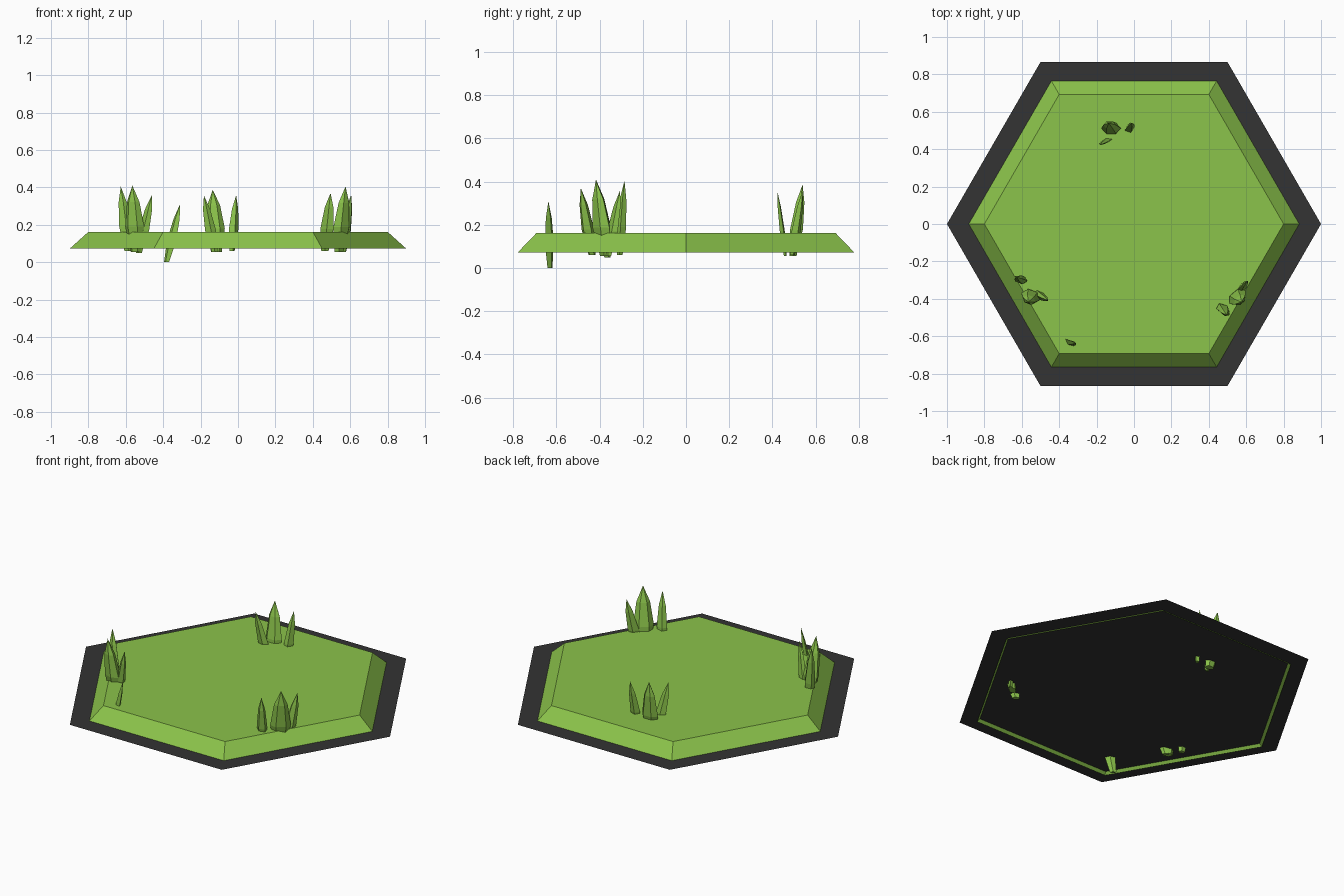
import bpy
from math import cos, sin, pi, radians
from mathutils import Vector

if "Cube" in bpy.data.objects:
    bpy.data.objects.remove(bpy.data.objects["Cube"])


def material(name, color):
    mat = bpy.data.materials.new(name)
    mat.diffuse_color = color
    mat.use_nodes = True
    mat.node_tree.nodes["Principled BSDF"].inputs["Base Color"].default_value = mat.diffuse_color
    return mat


GREEN = material("grass_green", (0.258, 0.546, 0.069, 1))
DARK = material("dark_border", (0.033, 0.033, 0.033, 1))


def add_object(name, verts, faces, mat):
    mesh = bpy.data.meshes.new(name)
    mesh.from_pydata(verts, [], faces)
    mesh.materials.append(mat)
    obj = bpy.data.objects.new(name, mesh)
    bpy.context.collection.objects.link(obj)
    return obj


def hexagon(radius, z):
    return [(radius * cos(i * pi / 3), radius * sin(i * pi / 3), z) for i in range(6)]


def side_quads(n, start=0):
    return [(start + i, start + (i + 1) % n, start + n + (i + 1) % n, start + n + i)
            for i in range(n)]


# Flat dark border sheet
add_object("border_plate", hexagon(1.0, 0.087), [tuple(range(6))], DARK)

# Bevelled grass slab, open underneath
add_object("grass_slab", hexagon(0.9, 0.072) + hexagon(0.8, 0.162),
           side_quads(6) + [tuple(range(6, 12))], GREEN)


# Faceted grass blade: narrow foot, wide belly, pointed tip
def blade(name, base, tip, half_w, half_t, angle, sides=6):
    base, tip, a = Vector(base), Vector(tip), radians(angle)
    profile = ((0, 0.55), (0.38, 1.0), (0.75, 0.66))
    verts = []
    for t, s in profile:
        c = base.lerp(tip, t)
        for i in range(sides):
            u = half_w * s * cos(2 * pi * i / sides)
            v = half_t * s * sin(2 * pi * i / sides)
            verts.append((c.x + u * cos(a) - v * sin(a), c.y + u * sin(a) + v * cos(a), c.z))
    verts.append(tuple(tip))
    top = 2 * sides
    faces = [tuple(reversed(range(sides)))] + side_quads(sides) + side_quads(sides, sides)
    faces += [(top + i, top + (i + 1) % sides, 3 * sides) for i in range(sides)]
    add_object(name, verts, faces, GREEN)


# Back tuft
blade("back_blade_main", (-0.115, 0.495, 0.055), (-0.135, 0.54, 0.387), 0.052, 0.034, 0)
blade("back_blade_right", (-0.032, 0.492, 0.06), (-0.01, 0.54, 0.358), 0.027, 0.022, 20, 4)
blade("back_blade_left", (-0.125, 0.46, 0.055), (-0.182, 0.423, 0.356), 0.030, 0.012, 12, 4)

# Left tuft
blade("left_blade_main", (-0.545, -0.37, 0.055), (-0.565, -0.417, 0.41), 0.054, 0.038, -20)
blade("left_blade_back", (-0.59, -0.305, 0.06), (-0.627, -0.285, 0.405), 0.036, 0.024, -10, 5)
blade("left_blade_right", (-0.53, -0.365, 0.05), (-0.46, -0.408, 0.36), 0.034, 0.022, -35, 5)

# Right tuft
blade("right_blade_main", (0.54, -0.375, 0.055), (0.575, -0.417, 0.405), 0.056, 0.036, 40)
blade("right_blade_front", (0.465, -0.435, 0.06), (0.495, -0.487, 0.37), 0.040, 0.027, -30, 5)
blade("right_blade_back", (0.565, -0.36, 0.055), (0.605, -0.305, 0.36), 0.033, 0.018, 45, 5)

# Single leaning blade near the front left corner
blade("stray_blade", (-0.382, -0.63, 0.0), (-0.31, -0.637, 0.31), 0.032, 0.016, -40, 4)
